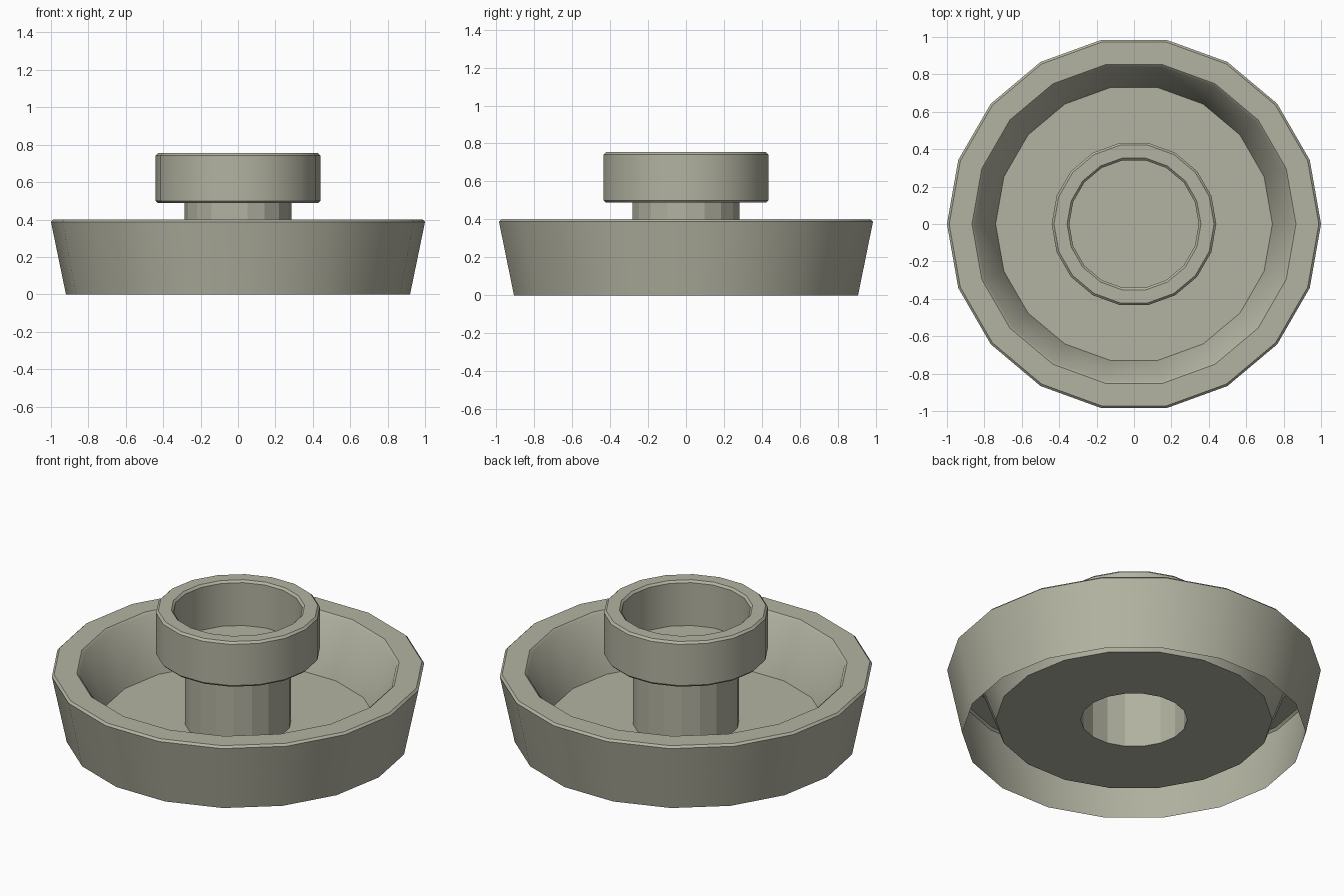
import bpy
import bmesh
import math

SIDES = 18

cube = bpy.data.objects.get("Cube")
if cube:
    bpy.data.objects.remove(cube, do_unlink=True)

clay = bpy.data.materials.new("pale grey green")
clay.use_nodes = True
colour = (0.45, 0.45, 0.36, 1)
clay.diffuse_color = colour
clay.node_tree.nodes["Principled BSDF"].inputs["Base Color"].default_value = colour


def lathe(name, profile, cap_end=False, smooth=True):
    """Spin (radius, height) points around z; list them so that outside lies to the right."""
    bm = bmesh.new()
    rings = []
    for r, z in profile:
        angles = [2 * math.pi * i / SIDES for i in range(SIDES)]
        rings.append([bm.verts.new((r * math.cos(a), r * math.sin(a), z)) for a in angles])
    for low, high in zip(rings, rings[1:]):
        for i in range(SIDES):
            j = (i + 1) % SIDES
            bm.faces.new((low[i], low[j], high[j], high[i]))
    if cap_end:
        bm.faces.new(rings[-1])
    mesh = bpy.data.meshes.new(name)
    bm.to_mesh(mesh)
    bm.free()
    mesh.materials.append(clay)
    obj = bpy.data.objects.new(name, mesh)
    bpy.context.collection.objects.link(obj)
    if smooth:
        bpy.ops.object.select_all(action="DESELECT")
        obj.select_set(True)
        bpy.context.view_layer.objects.active = obj
        bpy.ops.object.shade_smooth_by_angle(angle=math.radians(30))
    return obj


# Flared dish: open-bottomed outer wall, bevelled rim, inner wall, raised floor
lathe("dish", [(0.92, 0), (1.0, 0.388), (0.988, 0.4), (0.866, 0.4),
               (0.852, 0.388), (0.74, 0.08), (0.285, 0.08)])

# Hollow stem rising from the hole in the floor
lathe("stem", [(0.285, 0.08), (0.285, 0.488)], smooth=False)

# Cup on the stem: underside, bevelled outer wall, rim, inner wall and floor
lathe("cup", [(0.285, 0.488), (0.428, 0.488), (0.44, 0.5), (0.44, 0.743),
              (0.428, 0.755), (0.358, 0.755), (0.346, 0.743), (0.346, 0.49)],
      cap_end=True)
